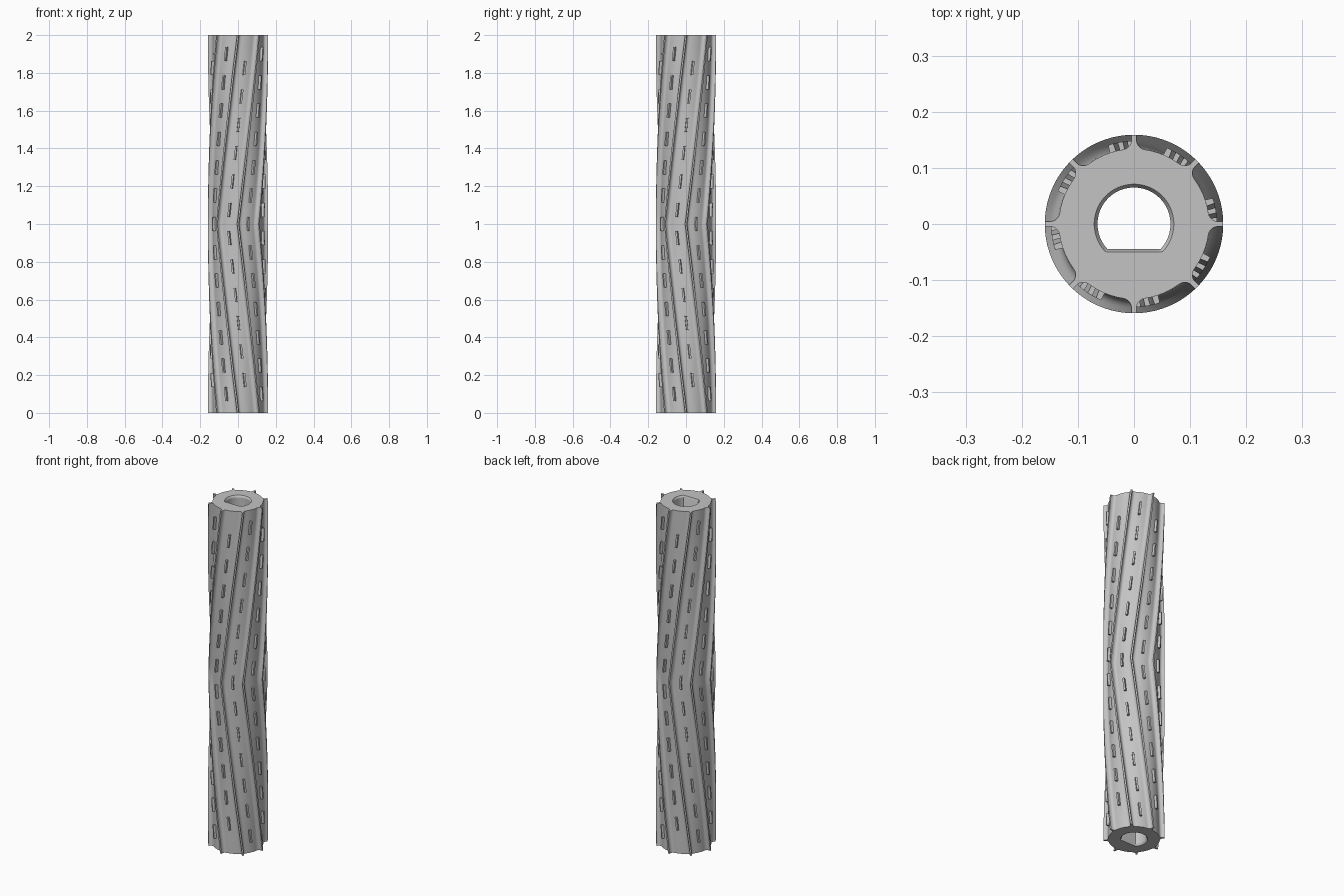
import bpy, bmesh
from math import pi, sin, cos, radians

cube = bpy.data.objects.get("Cube")
if cube:
    bpy.data.objects.remove(cube)

HEIGHT, RIB_COUNT = 2.0, 8
CORE_R, RIB_R, PAD_R = 0.134, 0.159, 0.148
SECTOR = 2 * pi / RIB_COUNT

grey = bpy.data.materials.new("plain grey")
grey.use_nodes = True
colour = (0.55, 0.55, 0.55, 1)
grey.diffuse_color = colour
grey.node_tree.nodes["Principled BSDF"].inputs["Base Color"].default_value = colour


def twist(z):
    """Chevron twist: none at the ends, one sector at mid height."""
    return -SECTOR * (1 - abs(z - 1))


def point(r, a, z):
    return (r * cos(a), r * sin(a), z)


def bridge(bm, lower, upper):
    n = len(lower)
    for i in range(n):
        j = (i + 1) % n
        bm.faces.new((lower[i], lower[j], upper[j], upper[i]))


def finish(bm, name):
    bmesh.ops.recalc_face_normals(bm, faces=bm.faces)
    mesh = bpy.data.meshes.new(name)
    bm.to_mesh(mesh)
    bm.free()
    obj = bpy.data.objects.new(name, mesh)
    bpy.context.collection.objects.link(obj)
    mesh.materials.append(grey)
    bpy.ops.object.select_all(action='DESELECT')
    obj.select_set(True)
    bpy.context.view_layer.objects.active = obj
    bpy.ops.object.shade_smooth_by_angle(angle=radians(28))
    return obj


def sector_profile():
    """Polar outline of one groove: rib edge, fillet, core arc, mirrored."""
    half, fillet = 0.0045, 0.015
    side = [(half / RIB_R, RIB_R)]
    for k in range(6):
        t = k / 5 * pi / 2
        r = CORE_R + fillet * (1 - sin(t))
        side.append(((half + fillet * (1 - cos(t))) / r, r))
    start = side[-1][0]
    arc = [(start + (SECTOR - 2 * start) * k / 8, CORE_R) for k in range(1, 8)]
    return side + arc + [(SECTOR - a, r) for a, r in reversed(side)]


outline = [(a + s * SECTOR, r) for s in range(RIB_COUNT) for a, r in sector_profile()]


# Ribbed roller body with a chamfered D-shaped bore
def bore_ring(bm, radius, flat, z):
    ring = []
    for a, _ in outline:
        s = sin(a)
        r = min(radius, flat / -s) if s < 0 else radius
        ring.append(bm.verts.new(point(r, a, z)))
    return ring


bm = bmesh.new()
STEPS = 32
rings = []
for k in range(STEPS + 1):
    z = HEIGHT * k / STEPS
    rings.append([bm.verts.new(point(r, a + twist(z), z)) for a, r in outline])
for radius, flat, z in ((0.071, 0.05, HEIGHT), (0.065, 0.045, HEIGHT - 0.01),
                        (0.065, 0.045, 0.01), (0.071, 0.05, 0)):
    rings.append(bore_ring(bm, radius, flat, z))
for k in range(len(rings)):
    bridge(bm, rings[k], rings[(k + 1) % len(rings)])
finish(bm, "roller_body")


# Short raised pads along the middle of each groove, staggered by groove
def add_pad(bm, angle, z_mid, length=0.074, width=0.012):
    sections = []
    for k in range(5):
        z = z_mid + length * (k / 4 - 0.5)
        section = []
        for r, u in ((CORE_R - 0.004, -1), (PAD_R, -0.8), (PAD_R, 0.8), (CORE_R - 0.004, 1)):
            a = angle + twist(z) + u * width / 2 / r
            section.append(bm.verts.new(point(r, a, z)))
        sections.append(section)
    for lower, upper in zip(sections, sections[1:]):
        bridge(bm, lower, upper)
    bm.faces.new(sections[0])
    bm.faces.new(sections[-1])


bm = bmesh.new()
PITCH = 0.15
for s in range(RIB_COUNT):
    count = 12 + s % 2
    for k in range(count):
        add_pad(bm, (s + 0.5) * SECTOR, 1 + (k - (count - 1) / 2) * PITCH)
finish(bm, "groove_pads")
